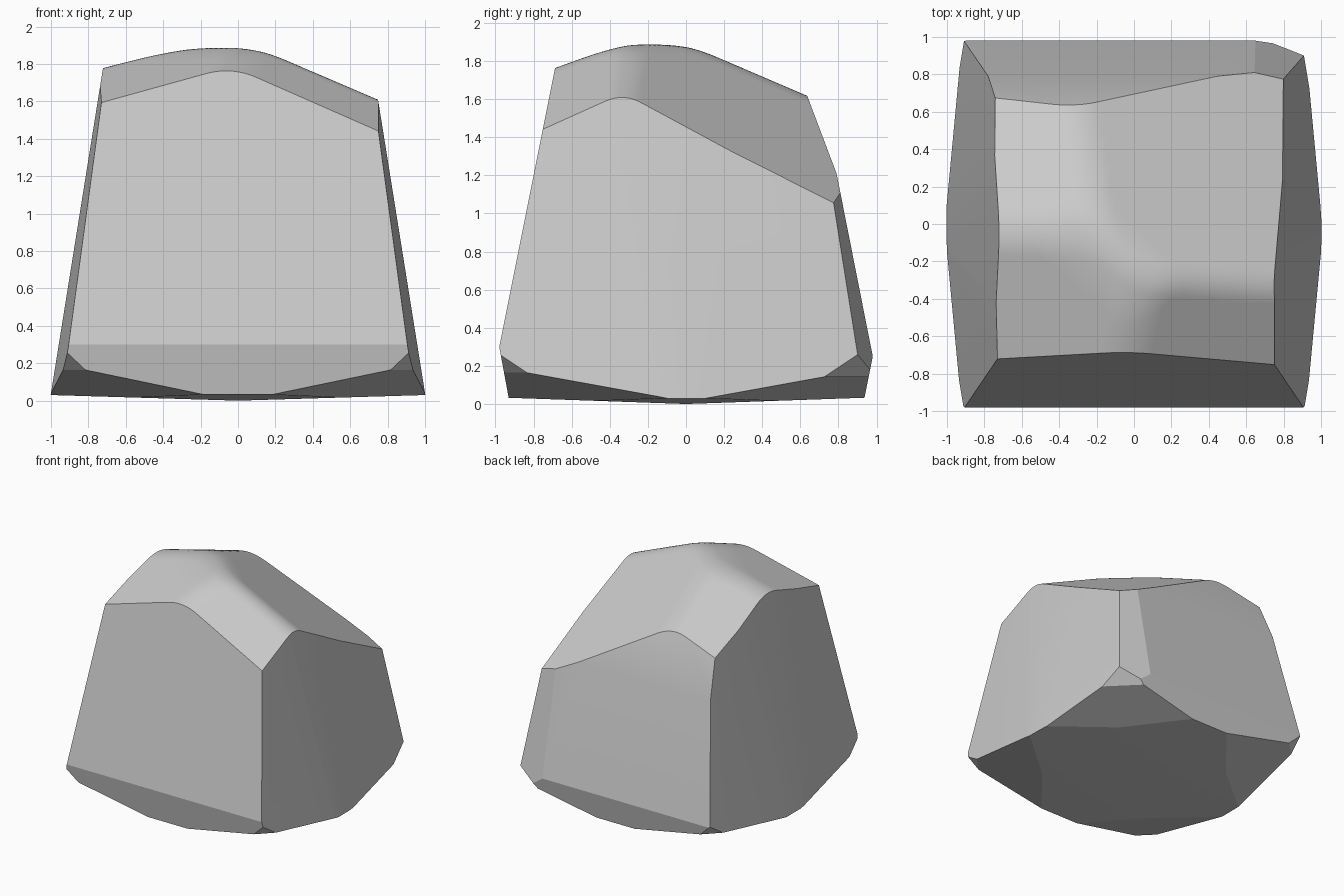
import bpy, bmesh
from mathutils import Vector

if "Cube" in bpy.data.objects:
    bpy.data.objects.remove(bpy.data.objects["Cube"])


def smin(a, b, k=0.09):
    """Smooth minimum: two slopes meet in a rounded ridge."""
    h = max(k - abs(a - b), 0.0) / k
    return min(a, b) - h * h * k * 0.25


def top_height(x, y):
    """Four sloping facets of the crown, blended at the ridges."""
    front_left = 2.00 + 0.26 * x + 0.30 * y
    front_right = 2.08 - 0.40 * x + 0.45 * y
    back_left = 1.965 + 0.25 * x - 0.39 * y
    back_right = 1.81 - 0.46 * x - 0.50 * y
    z = smin(smin(front_left, front_right), smin(back_left, back_right))
    return smin(z, 1.915, 0.1)


def cut(bm, point, normal):
    """Slice away everything on the outer side of a plane and cap it."""
    geom = bm.verts[:] + bm.edges[:] + bm.faces[:]
    bmesh.ops.bisect_plane(bm, geom=geom, dist=1e-5, plane_co=Vector(point),
                           plane_no=Vector(normal).normalized(), clear_outer=True)
    border = [e for e in bm.edges if e.is_boundary]
    if border:
        bmesh.ops.holes_fill(bm, edges=border, sides=0)


bm = bmesh.new()

# Crown surface with skirts down
bmesh.ops.create_grid(bm, x_segments=96, y_segments=96, size=1.2)
for v in bm.verts:
    v.co.z = top_height(v.co.x, v.co.y)
border = [e for e in bm.edges if e.is_boundary]
skirt = bmesh.ops.extrude_edge_only(bm, edges=border)
for v in skirt["geom"]:
    if isinstance(v, bmesh.types.BMVert):
        v.co.z = -1.0

# Flat base first, so the solid is closed
cut(bm, (0, 0, 0), (0, 0, -1))

# Front and back faces
cut(bm, (0, -0.98, 0.30), (0, -1, 0.20))
cut(bm, (0, -0.98, 0.30), (0, -1, -0.185))
cut(bm, (0, 0.79, 1.21), (0, 1, 0.378))
cut(bm, (0, 0.79, 1.21), (0, 1, 0.198))
cut(bm, (0, 0.98, 0.25), (0, 1, -0.20))
cut(bm, (0.65, 0.98, 0.25), (0.30, 1, 0.20))

# Slightly bulging left and right faces
for s in (-1, 1):
    cut(bm, (s * 0.91, -0.98, 0.27), (s, -0.067, 0.149))
    cut(bm, (s * 0.91, 0.90 if s > 0 else 0.98, 0.25), (s, 0.067, 0.149))
    cut(bm, (s * 1.0, 0, 0.04), (s, 0, 0.16))

# Chamfered bottom corners
for sx in (-1, 1):
    for sy in (-1, 1):
        corner_y = 0.90 if (sx > 0 and sy > 0) else 0.98
        cut(bm, (sx * 0.575, sy * 0.575, 0.04), (sx * 0.2, sy * 0.2, -1))
        cut(bm, (sx * 0.91, sy * corner_y, 0.26), (sx * 0.8, sy * 0.8, -1))

# Shallow belly of the underside
for s in (-1, 1):
    cut(bm, (0, 0, 0), (s * 0.03, 0, -1))
    cut(bm, (0, 0, 0), (0, s * 0.035, -1))

bmesh.ops.dissolve_limit(bm, angle_limit=0.003, verts=bm.verts[:], edges=bm.edges[:])
bmesh.ops.recalc_face_normals(bm, faces=bm.faces[:])

mesh = bpy.data.meshes.new("rock")
bm.to_mesh(mesh)
bm.free()
rock = bpy.data.objects.new("rock", mesh)
bpy.context.collection.objects.link(rock)

# Stone colour
stone = bpy.data.materials.new("stone grey")
stone.diffuse_color = (0.6, 0.6, 0.6, 1)
stone.use_nodes = True
stone.node_tree.nodes["Principled BSDF"].inputs["Base Color"].default_value = stone.diffuse_color
mesh.materials.append(stone)

# Rounded ridges smooth, other edges crisp
bpy.context.view_layer.objects.active = rock
rock.select_set(True)
bpy.ops.object.shade_smooth_by_angle(angle=0.17)
weighted = rock.modifiers.new("flat facets", "WEIGHTED_NORMAL")
weighted.keep_sharp = True
